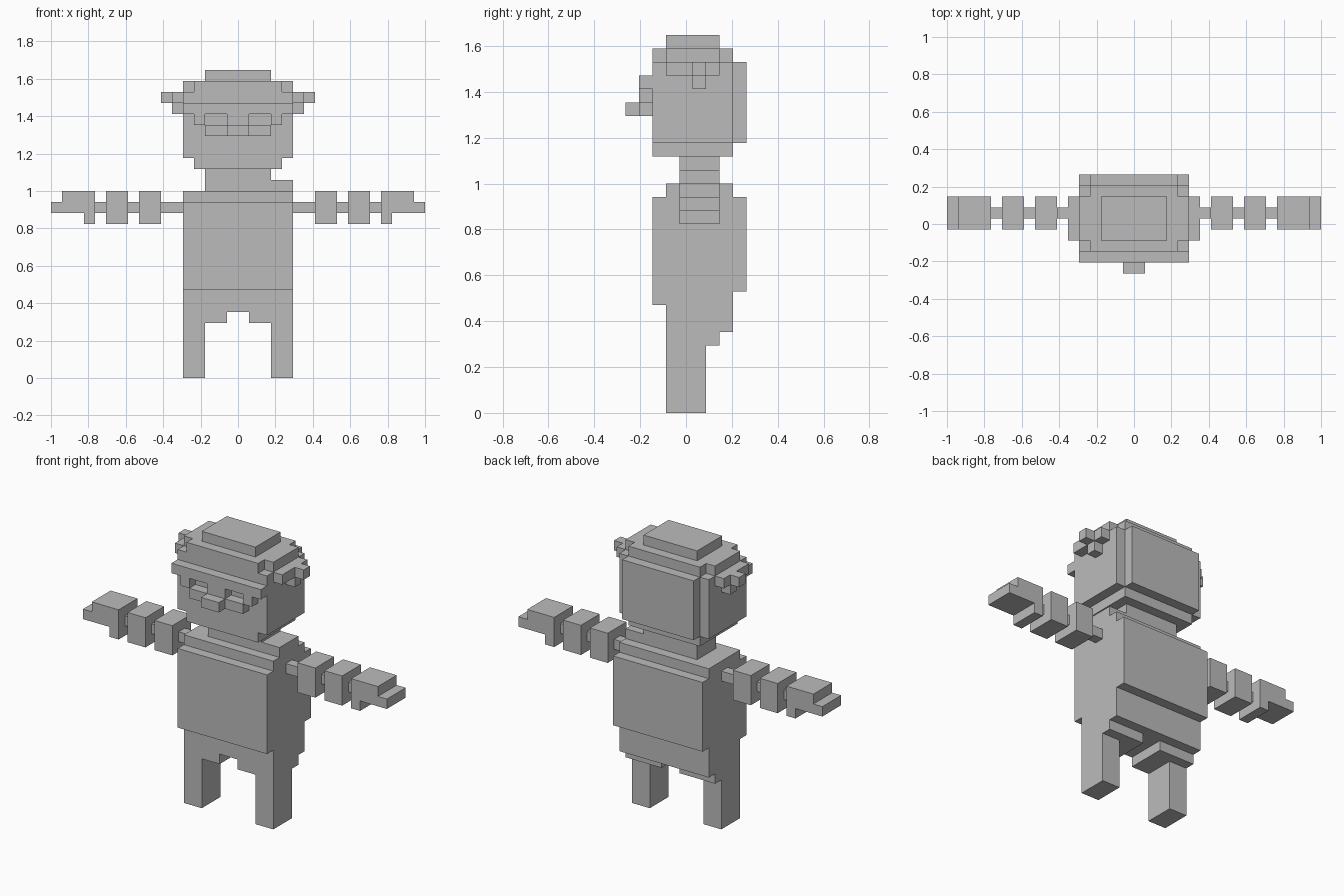
import bpy, bmesh
from mathutils import Vector

if "Cube" in bpy.data.objects:
    bpy.data.objects.remove(bpy.data.objects["Cube"])

U = 2 / 34          # size of one block
Y0 = -4.5           # block row 0 starts here in y

grey = bpy.data.materials.new("stone_grey")
grey.diffuse_color = (0.5, 0.5, 0.5, 1)
grey.use_nodes = True
grey.node_tree.nodes["Principled BSDF"].inputs["Base Color"].default_value = grey.diffuse_color

# Depth bands shared by the parts, front to back
NOSE, FACE, CHEST, ROD, BACK = (range(i, i + 1) for i in (0, 1, 2, 5, 8))
LEG, LIMB, CAP, CORE, HEAD = range(3, 6), range(4, 7), range(3, 7), range(3, 8), range(2, 8)


def span(x0, x1, depth, low, high):
    return {(x, y, z) for x in range(x0, x1) for y in depth for z in range(low, high)}


def centre(half, depth, low, high):
    """Blocks reaching equally far to both sides."""
    return span(-half, half, depth, low, high)


def pair(x0, x1, depth, low, high):
    """Blocks on the right and their mirror on the left."""
    return span(x0, x1, depth, low, high) | span(-x1, -x0, depth, low, high)


cells = {}

# Legs and stepped pelvis
cells["legs"] = pair(3, 5, LEG, 0, 5)
cells["pelvis"] = pair(1, 5, CAP, 5, 6) | centre(5, CORE, 6, 8)

# Torso: core with a chest plate and a back plate
cells["torso"] = centre(5, CORE, 8, 17) | centre(5, CHEST, 8, 16) | centre(5, BACK, 9, 16)
cells["neck"] = centre(3, LIMB, 17, 19) | span(3, 5, LIMB, 17, 18)

# Arms: thin rod carrying evenly spaced chunks
cells["arms"] = pair(5, 13, ROD, 15, 16)
for x in (7, 10):
    cells["arms"] |= pair(x, x + 2, LIMB, 14, 17)

# Hands: each layer up to the fingers has its own reach
cells["hands"] = set()
for layer, reach in enumerate((1, 4, 3)):
    cells["hands"] |= pair(13, 13 + reach, LIMB, 14 + layer, 15 + layer)

# Head: jaw, skull, rear plate, then the crown
cells["head"] = centre(4, HEAD, 19, 20) | centre(5, HEAD, 20, 26) | centre(4, BACK, 20, 26)
cells["crown"] = centre(4, HEAD, 26, 27) | centre(5, CAP, 26, 27) | centre(3, CAP, 27, 28)
cells["ears"] = pair(5, 6, CAP, 25, 26) | pair(5, 6, ROD, 24, 25) | pair(6, 7, ROD, 25, 26)

# Face: brow with open eye slots, cheek bar and nose
cells["brow"] = centre(5, FACE, 24, 25) | centre(4, FACE, 23, 24) - pair(1, 3, FACE, 23, 24)
cells["cheeks"] = centre(3, FACE, 22, 23)
cells["nose"] = centre(1, NOSE, 22, 23)

solid = set().union(*cells.values())


def build(name, own):
    """Skin the outside of a set of blocks, then merge flat areas."""
    bm = bmesh.new()
    for cell in own:
        for axis in range(3):
            for side in (0, 1):
                near = list(cell)
                near[axis] += 2 * side - 1
                if tuple(near) in solid:
                    continue
                corners = []
                for p, q in ((0, 0), (1, 0), (1, 1), (0, 1)):
                    c = list(cell)
                    c[axis] += side
                    c[(axis + 1) % 3] += p
                    c[(axis + 2) % 3] += q
                    corners.append(bm.verts.new(Vector((c[0], c[1] + Y0, c[2])) * U))
                bm.faces.new(corners if side else corners[::-1])
    bmesh.ops.remove_doubles(bm, verts=bm.verts[:], dist=U / 100)
    bmesh.ops.dissolve_limit(bm, angle_limit=0.01, verts=bm.verts[:], edges=bm.edges[:])
    mesh = bpy.data.meshes.new(name)
    bm.to_mesh(mesh)
    bm.free()
    mesh.materials.append(grey)
    bpy.context.collection.objects.link(bpy.data.objects.new(name, mesh))


for name, own in cells.items():
    build(name, own)
